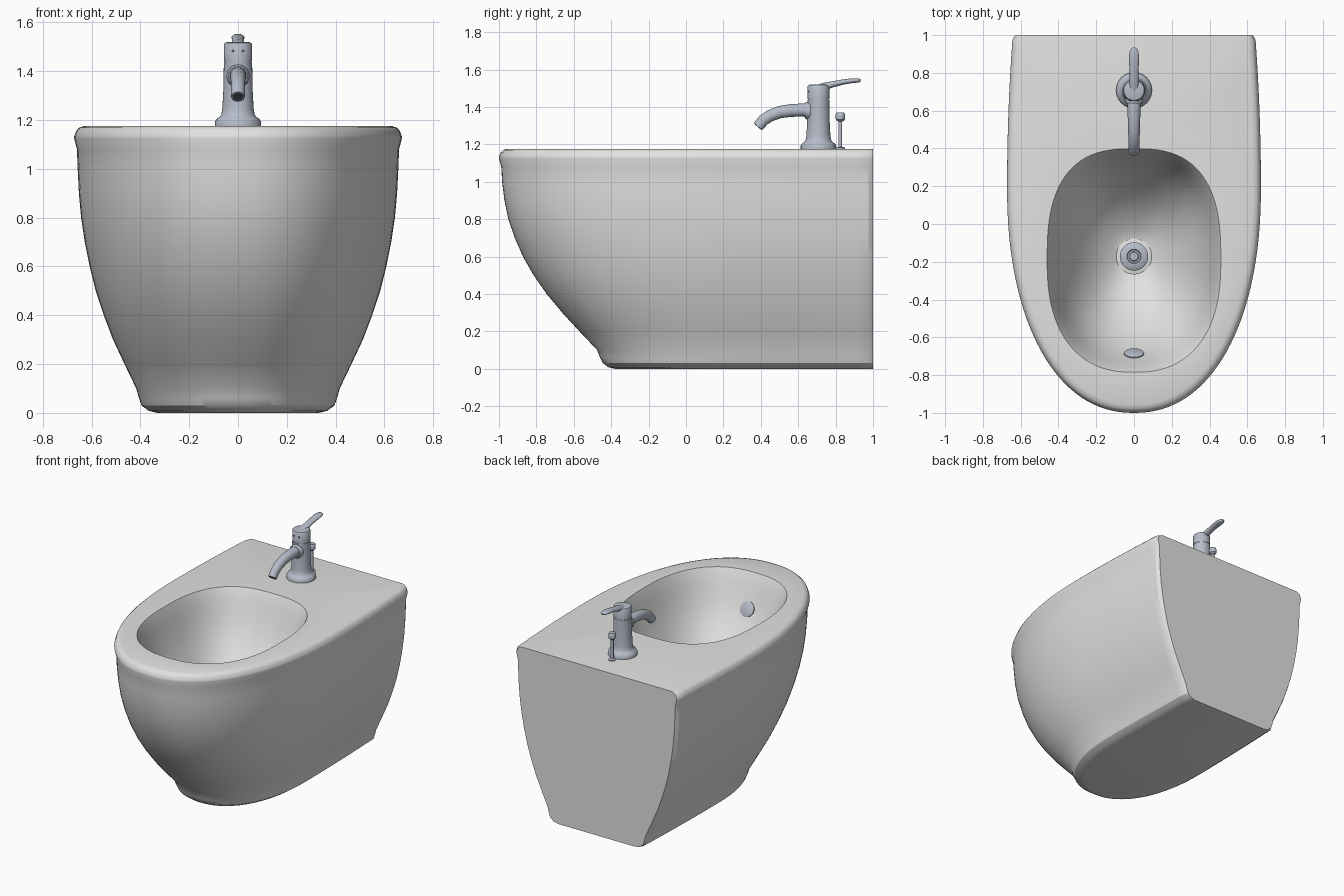
import bpy, bmesh, math
from mathutils import Vector

if "Cube" in bpy.data.objects:
    bpy.data.objects.remove(bpy.data.objects["Cube"])


def material(name, rgb):
    m = bpy.data.materials.new(name)
    m.diffuse_color = (*rgb, 1)
    m.use_nodes = True
    m.node_tree.nodes["Principled BSDF"].inputs["Base Color"].default_value = m.diffuse_color
    return m


CERAMIC = material("ceramic_white", (0.76, 0.76, 0.745))
METAL = material("satin_metal", (0.47, 0.51, 0.59))
DARK = material("dark_hole", (0.10, 0.11, 0.13))


def finish(bm, name, mat, angle=35):
    bmesh.ops.recalc_face_normals(bm, faces=bm.faces[:])
    me = bpy.data.meshes.new(name)
    bm.to_mesh(me)
    bm.free()
    ob = bpy.data.objects.new(name, me)
    bpy.context.collection.objects.link(ob)
    me.materials.append(mat)
    bpy.ops.object.select_all(action='DESELECT')
    ob.select_set(True)
    bpy.context.view_layer.objects.active = ob
    bpy.ops.object.shade_smooth_by_angle(angle=math.radians(angle))
    return ob


def loft(bm, rings):
    """Join closed rings of equal length with quads; return vertex rings."""
    vr = [[bm.verts.new(p) for p in r] for r in rings]
    for a, b in zip(vr, vr[1:]):
        n = len(a)
        for i in range(n):
            bm.faces.new((a[i], a[(i + 1) % n], b[(i + 1) % n], b[i]))
    return vr


def spow(v, e):
    return math.copysign(abs(v) ** e, v)


def outline(w, yf, z):
    """Flat back at y=1 with eased corners, gently bowed sides, rounded front."""
    def side(y):
        return w * (1 - 0.045 * ((y - 0.2) / 0.8) ** 2) - (0.014 if y > 0.995 else 0)
    ys = [1, 0.975] + [0.92 - 0.08 * i for i in range(9)]
    e = 2 / 2.2
    arc = [math.pi * i / 64 for i in range(65)]
    return ([(side(y), y, z) for y in ys]
            + [(w * spow(math.cos(t), e), 0.2 - (0.2 - yf) * abs(math.sin(t)) ** e, z) for t in arc]
            + [(-side(y), y, z) for y in reversed(ys)])


def basin_ring(k, z):
    pts = []
    for i in range(80):
        t = 2 * math.pi * i / 80
        e = 2 / (2.7 if math.sin(t) > 0 else 2.4)
        pts.append((0.46 * k * spow(math.cos(t), e),
                    -0.193 + 0.02 * (1 - k) + 0.592 * k * spow(math.sin(t), e), z))
    return pts


# Ceramic body: outer shell, deck and basin in one mesh
shell = [(0.33, -0.38, 0), (0.365, -0.415, 0.008), (0.395, -0.445, 0.03), (0.406, -0.46, 0.06),
         (0.417, -0.475, 0.10), (0.465, -0.57, 0.2), (0.512, -0.662, 0.3), (0.55, -0.745, 0.4),
         (0.583, -0.815, 0.5), (0.608, -0.872, 0.6), (0.628, -0.916, 0.7), (0.643, -0.95, 0.8),
         (0.652, -0.971, 0.9), (0.657, -0.983, 1.0), (0.66, -0.988, 1.08), (0.672, -1.0, 1.126),
         (0.671, -0.999, 1.134), (0.662, -0.99, 1.158), (0.65, -0.978, 1.169), (0.628, -0.957, 1.176)]
bowl = [(1, 1.176), (0.98, 1.155), (0.935, 1.09), (0.89, 1.02), (0.84, 0.95), (0.76, 0.86),
        (0.65, 0.77), (0.52, 0.68), (0.38, 0.61), (0.25, 0.565), (0.15, 0.54)]
bm = bmesh.new()
outer = loft(bm, [outline(*s) for s in shell])
inner = loft(bm, [basin_ring(*b) for b in bowl])
bm.faces.new(outer[0])
bm.faces.new(inner[-1])
rim = []
for ring in (outer[-1], inner[0]):
    rim += [bm.edges.get((ring[i - 1], ring[i])) for i in range(len(ring))]
bmesh.ops.triangle_fill(bm, edges=rim, use_beauty=True, normal=(0, 0, 1))
finish(bm, "bidet_body", CERAMIC, 28)


def lathe(name, profile, loc, mat=METAL, axis=(0, 0, 1), seg=32):
    """Turned part: profile of (radius, height) along an axis."""
    bm = bmesh.new()
    vr = loft(bm, [[(r * math.cos(2 * math.pi * i / seg), r * math.sin(2 * math.pi * i / seg), h)
                    for i in range(seg)] for r, h in profile])
    bm.faces.new(vr[0])
    bm.faces.new(vr[-1])
    ob = finish(bm, name, mat)
    ob.location = loc
    ob.rotation_euler = Vector(axis).to_track_quat('Z', 'Y').to_euler()
    return ob


def sweep(name, path, mat=METAL, seg=24):
    """Elliptical tube in the x=0 plane: path of (y, z, half width, half thickness)."""
    bm = bmesh.new()
    rings = []
    for i, (y, z, rx, rt) in enumerate(path):
        a, b = path[max(i - 1, 0)], path[min(i + 1, len(path) - 1)]
        d = Vector((b[0] - a[0], b[1] - a[1])).normalized()
        rings.append([(rx * math.cos(t), y - d.y * rt * math.sin(t), z + d.x * rt * math.sin(t))
                      for t in (2 * math.pi * k / seg for k in range(seg))])
    vr = loft(bm, rings)
    bm.faces.new(vr[0])
    bm.faces.new(vr[-1])
    return finish(bm, name, mat)


# Drain: ceramic seat, metal plug and its centre
lathe("drain_seat", [(0.095, 0), (0.095, 0.022), (0.08, 0.026)], (0, -0.172, 0.53), CERAMIC)
lathe("drain_plug", [(0.075, 0), (0.075, 0.04), (0.068, 0.046), (0.038, 0.049), (0.034, 0.044),
                     (0.026, 0.044), (0.022, 0.048)], (0, -0.172, 0.53))
# Overflow cover on the front wall of the basin
lathe("overflow_cover", [(0.052, -0.02), (0.052, 0.006), (0.045, 0.01)], (0, -0.687, 0.957),
      METAL, (0, 0.89, 0.45))

# Tap column with flared foot and cap
lathe("tap_column", [(0.095, 0), (0.095, 0.018), (0.088, 0.03), (0.074, 0.04), (0.068, 0.05),
                     (0.064, 0.075), (0.06, 0.15), (0.058, 0.262)], (0, 0.708, 1.174))
lathe("tap_neck", [(0.055, 0), (0.055, 0.02)], (0, 0.708, 1.43))
lathe("tap_cap", [(0.058, 0), (0.058, 0.068), (0.054, 0.074), (0.046, 0.077)], (0, 0.708, 1.442))
for x in (-0.02, 0.02):
    lathe("cap_dot", [(0.006, 0), (0.006, 0.008)], (x, 0.658, 1.483), DARK, (0, -1, 0), 12)

# Spout with collar and outlet
lathe("spout_collar", [(0.047, 0), (0.047, 0.02), (0.04, 0.03)], (0, 0.665, 1.38), METAL, (0, -1, 0))
sweep("spout", [(0.70, 1.38, 0.036, 0.036), (0.62, 1.383, 0.035, 0.035), (0.56, 1.381, 0.033, 0.034),
                (0.50, 1.372, 0.031, 0.033), (0.45, 1.353, 0.03, 0.032), (0.415, 1.33, 0.029, 0.031),
                (0.385, 1.295, 0.028, 0.03)])
lathe("spout_outlet", [(0.021, 0), (0.021, 0.004)], (0, 0.386, 1.296), DARK, (0, -0.65, -0.76), 20)

# Lever handle
sweep("lever", [(0.70, 1.502, 0.022, 0.014), (0.74, 1.51, 0.026, 0.02), (0.79, 1.522, 0.023, 0.016),
                (0.84, 1.533, 0.025, 0.014), (0.88, 1.539, 0.027, 0.013), (0.91, 1.541, 0.024, 0.012),
                (0.927, 1.541, 0.016, 0.01), (0.934, 1.54, 0.006, 0.006)])

# Pop-up waste rod
lathe("pull_rod", [(0.024, 0), (0.024, 0.008), (0.01, 0.012), (0.01, 0.148), (0.018, 0.151),
                   (0.024, 0.158), (0.025, 0.17), (0.025, 0.187), (0.02, 0.195)], (0, 0.825, 1.174), METAL, seg=20)
